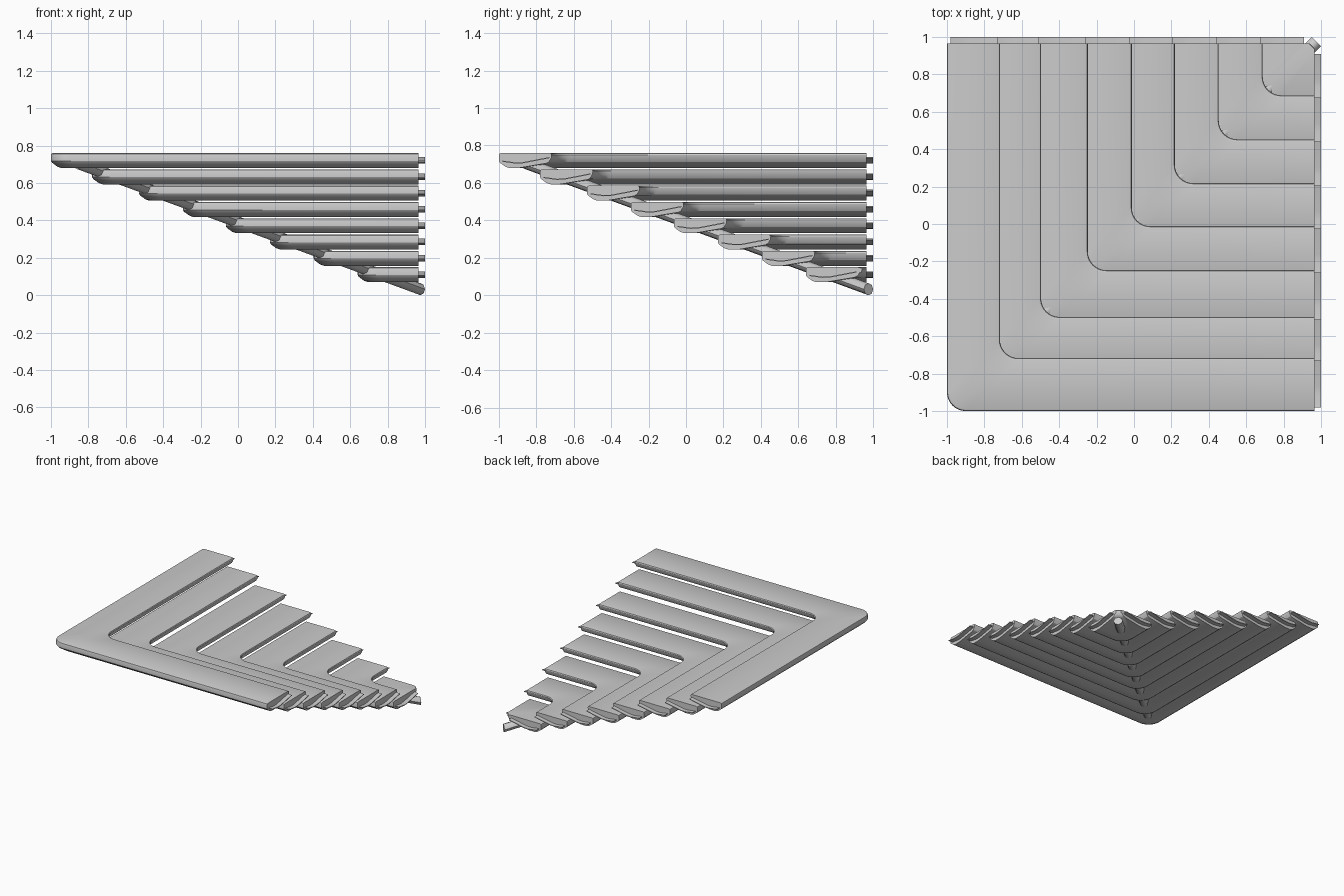
import bpy, bmesh, math
from mathutils import Vector

if "Cube" in bpy.data.objects:
    bpy.data.objects.remove(bpy.data.objects["Cube"])

END = 0.965          # where the tier arms are cut off
RADIUS = 0.1         # plan rounding of the corner
OUTER = [-1.0, -0.78, -0.53, -0.295, -0.065, 0.17, 0.405, 0.64]
TOP, STEP = 0.76, 0.0872

# tier cross-section: distance from outer edge, height relative to top
PROFILE = [(0.012, 0), (0.003, -0.004), (0, -0.013), (0, -0.042), (0.006, -0.052),
           (0.035, -0.073), (0.055, -0.08), (0.108, -0.08), (0.255, -0.055),
           (0.268, -0.048), (0.28, -0.028), (0.283, -0.01), (0.28, -0.003), (0.27, 0)]
# thin tongue sticking out of each arm end
TONGUE = [(0.02, -0.041), (0.09, -0.051), (0.13, -0.049), (0.27, -0.022),
          (0.27, -0.028), (0.13, -0.055), (0.09, -0.057), (0.02, -0.047)]


def loft(name, rings, angle=30):
    """Skin a list of closed rings and cap both ends."""
    bm = bmesh.new()
    vs = [[bm.verts.new(p) for p in ring] for ring in rings]
    n = len(rings[0])
    for a, b in zip(vs, vs[1:]):
        for i in range(n):
            j = (i + 1) % n
            bm.faces.new((a[i], a[j], b[j], b[i]))
    bm.faces.new(vs[0])
    bm.faces.new(vs[-1])
    bmesh.ops.recalc_face_normals(bm, faces=bm.faces)
    mesh = bpy.data.meshes.new(name)
    bm.to_mesh(mesh)
    bm.free()
    ob = bpy.data.objects.new(name, mesh)
    bpy.context.collection.objects.link(ob)
    bpy.context.view_layer.objects.active = ob
    ob.select_set(True)
    bpy.ops.object.shade_smooth_by_angle(angle=math.radians(angle))
    ob.select_set(False)
    return ob


# L-shaped tiers with the same corner rounding inside and out
for k, o in enumerate(OUTER):
    top = TOP - k * STEP
    rings = [[(o + u, END, top + z) for u, z in PROFILE]]
    for s in range(9):
        a = math.pi + s / 8 * math.pi / 2
        dx, dy = RADIUS * (1 + math.cos(a)), RADIUS * (1 + math.sin(a))
        rings.append([(min(o + u + dx, END), min(o + u + dy, END), top + z)
                      for u, z in PROFILE])
    rings.append([(END, o + u, top + z) for u, z in PROFILE])
    loft(f"tier_{k + 1}", rings)

    # end tongues on both arms
    loft(f"tongue_side_{k + 1}", [[(x, o + u, top + z) for u, z in TONGUE] for x in (0.955, 1.0)])
    loft(f"tongue_back_{k + 1}", [[(o + u, y, top + z) for u, z in TONGUE] for y in (0.955, 1.0)])

# octagonal beam running down the diagonal under the corners
side = Vector((1, -1, 0)).normalized()
r = 0.032
rings = []
for c in (Vector((-0.86, -0.86, 0.706)), Vector((0.975, 0.975, r))):
    rings.append([c + side * r * 1.1 * math.cos(a) + Vector((0, 0, r * math.sin(a)))
                  for a in [i * math.pi / 4 for i in range(8)]])
loft("diagonal_beam", rings, 50)
